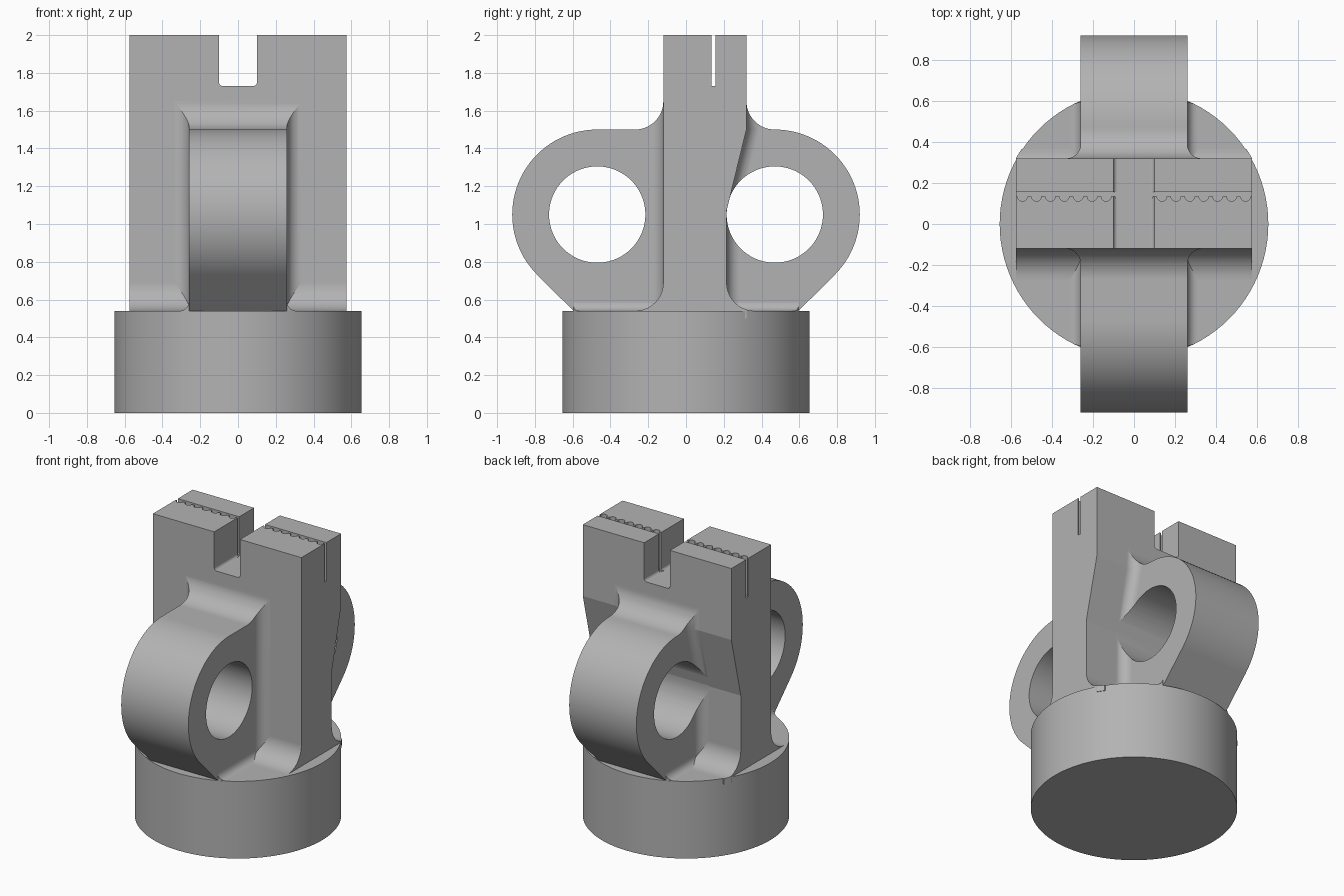
import bpy
import bmesh
from math import sin, cos, radians, pi

cube = bpy.data.objects.get("Cube")
if cube:
    bpy.data.objects.remove(cube)

grey = bpy.data.materials.new("light_grey")
grey.use_nodes = True
grey.diffuse_color = (0.45, 0.45, 0.45, 1)
grey.node_tree.nodes["Principled BSDF"].inputs["Base Color"].default_value = (0.45, 0.45, 0.45, 1)

BASE_R, BASE_TOP, TOP = 0.655, 0.54, 2.0
HALF_W, FRONT, BACK, BACK_LOW = 0.575, -0.12, 0.32, 0.215
LUG_W, LUG_Y, LUG_Z, LUG_R, HOLE_R = 0.26, 0.47, 1.05, 0.45, 0.255
FILLET, SLOT_Z = 0.15, 1.73


def arc(cx, cy, r, start, end, steps=14):
    """Points along a circular arc, angles in degrees."""
    angles = [radians(start + (end - start) * i / steps) for i in range(steps + 1)]
    return [(cx + r * cos(a), cy + r * sin(a)) for a in angles]


def loft(name, rings):
    """Closed solid through matching rings of 3D points."""
    bm = bmesh.new()
    loops = [[bm.verts.new(p) for p in ring] for ring in rings]
    for low, high in zip(loops, loops[1:]):
        for i in range(len(low)):
            bm.faces.new((low[i - 1], low[i], high[i], high[i - 1]))
    bm.faces.new(loops[0])
    bm.faces.new(loops[-1])
    bmesh.ops.recalc_face_normals(bm, faces=bm.faces)
    mesh = bpy.data.meshes.new(name)
    bm.to_mesh(mesh)
    bm.free()
    mesh.materials.append(grey)
    obj = bpy.data.objects.new(name, mesh)
    bpy.context.collection.objects.link(obj)
    return obj


def prism(name, outline, axis, lo, hi):
    """Extrude a 2D outline along one axis."""
    place = {"x": lambda a, b, t: (t, a, b),
             "y": lambda a, b, t: (a, t, b),
             "z": lambda a, b, t: (a, b, t)}[axis]
    return loft(name, [[place(a, b, t) for a, b in outline] for t in (lo, hi)])


def activate(obj):
    bpy.ops.object.select_all(action="DESELECT")
    obj.select_set(True)
    bpy.context.view_layer.objects.active = obj


def combine(obj, tool, operation):
    """Apply a boolean and discard the tool."""
    mod = obj.modifiers.new("cut", "BOOLEAN")
    mod.object, mod.operation, mod.solver = tool, operation, "EXACT"
    activate(obj)
    bpy.ops.object.modifier_apply(modifier=mod.name)
    bpy.data.objects.remove(tool)


def finish(obj):
    activate(obj)
    bpy.ops.object.shade_smooth_by_angle(angle=radians(12))
    mod = obj.modifiers.new("clean_shading", "WEIGHTED_NORMAL")
    mod.keep_sharp = True


def disc(name, r, lo, hi):
    return prism(name, arc(0, 0, r, 0, 360, 96)[:-1], "z", lo, hi)


# Round base
finish(disc("base", BASE_R, 0, BASE_TOP))

# Upright block with a stepped back and curved feet
foot = BASE_TOP + FILLET
outline = [(FRONT - FILLET, 0.5)]
outline += arc(FRONT - FILLET, foot, FILLET, -90, 0)
outline += [(FRONT, TOP), (BACK, TOP), (BACK, 1.5), (BACK_LOW, 1.07)]
outline += arc(BACK_LOW + FILLET, foot, FILLET, 180, 270)
outline += [(BACK_LOW + FILLET, 0.5)]
block = prism("upright_block", outline, "x", -HALF_W, HALF_W)
combine(block, disc("trim", BASE_R + 0.004, 0.4, 2.2), "INTERSECT")

# Central notch with rounded lower corners
notch = [(-0.1, 2.1)] + arc(-0.08, SLOT_Z + 0.02, 0.02, 180, 270, 8)
notch += arc(0.08, SLOT_Z + 0.02, 0.02, 270, 360, 8) + [(0.1, 2.1)]
combine(block, prism("notch", notch, "y", -0.5, 0.5), "DIFFERENCE")

# Thin slit with a row of rounded tooth grooves
pitch, groove = 0.068, 0.024
slit = [(0.7, 0.156), (-0.7, 0.156)]
for i in range(-9, 10):
    slit += arc(i * pitch, 0.135, groove, 180, 360, 10)
combine(block, prism("slit", slit, "z", SLOT_Z, 2.1), "DIFFERENCE")
finish(block)


def make_lug(name, side, face, inner, levels, blend):
    """Eye-shaped lug, flared where it meets the block."""
    # Side outline: blend at top, round eye, sloping underside
    pts = [(inner, 0.5), (inner, 1.5 + FILLET)]
    pts += arc(face + FILLET, 1.5 + FILLET, FILLET, 180, 270)
    if LUG_Y - face - FILLET > 0.01:
        pts.append((LUG_Y, 1.5))
    pts += arc(LUG_Y, LUG_Z, LUG_R, 90, -45, 36)[1:]
    pts.append((0.556, 0.5))
    lug = prism(name, [(side * y, z) for y, z in pts], "x", -0.5, 0.5)
    # Plan outline, shifted at each level to follow the block face
    rings = []
    for z, y0 in levels:
        edge = [(LUG_W, 1.1)]
        edge += arc(LUG_W + blend, y0 + blend, blend, 180, 270, 12)
        edge.append((LUG_W + blend, y0 - 0.08))
        plan = edge + [(-x, y) for x, y in reversed(edge)]
        rings.append([(x, side * y, z) for x, y in plan])
    combine(lug, loft("plan", rings), "INTERSECT")
    hole = arc(side * LUG_Y, LUG_Z, HOLE_R, 0, 360, 72)[:-1]
    combine(lug, prism("hole", hole, "x", -0.6, 0.6), "DIFFERENCE")
    finish(lug)


make_lug("front_lug", -1, -FRONT, 0.05, [(0.45, -FRONT), (1.8, -FRONT)], 0.075)
make_lug("back_lug", 1, BACK, 0.14,
         [(0.45, BACK_LOW), (1.07, BACK_LOW), (1.5, BACK), (1.8, BACK)], 0.07)

# Small flare where the lugs meet the base
r = 0.05
edge = [(LUG_W + r, 0.5)] + arc(LUG_W + r, BASE_TOP + r, r, 270, 180, 10)
edge[-1] = (LUG_W - 0.001, BASE_TOP + r)
flare = prism("lug_foot_flare", edge + [(-x, z) for x, z in reversed(edge)], "y", -0.595, 0.595)
combine(flare, disc("trim", BASE_R - 0.002, 0.4, 1), "INTERSECT")
finish(flare)
